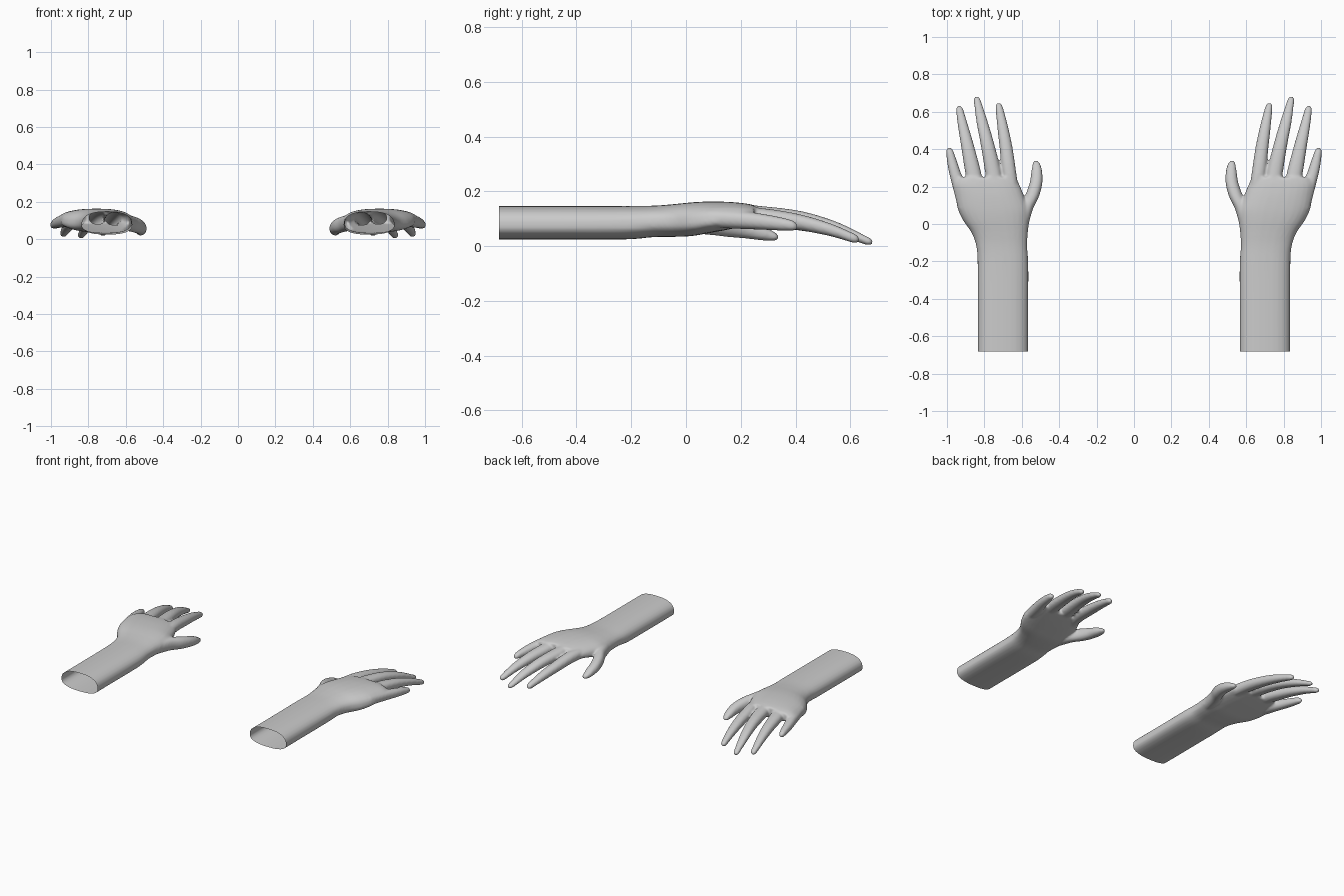
import bpy, bmesh
from math import cos, sin, pi

if "Cube" in bpy.data.objects:
    bpy.data.objects.remove(bpy.data.objects["Cube"])

N = 28


def spline(rows, steps=6):
    """Catmull-Rom densification of the section rows."""
    out = []
    for i in range(len(rows) - 1):
        p0, p1 = rows[max(i - 1, 0)], rows[i]
        p2, p3 = rows[i + 1], rows[min(i + 2, len(rows) - 1)]
        for s in range(steps):
            t = s / steps
            out.append([0.5 * (2 * b + (c - a) * t + (2 * a - 5 * b + 4 * c - d) * t * t
                               + (3 * b - a - 3 * c + d) * t ** 3)
                        for a, b, c, d in zip(p0, p1, p2, p3)])
    out.append(list(rows[-1]))
    return out


def loft(bm, sections, e):
    """Closed tube; section = y, centre x, widest z, half width, height up, depth down."""
    rings = []
    for y, x, z, w, up, dn in sections:
        ring = []
        for k in range(N):
            c, s = cos(2 * pi * k / N), sin(2 * pi * k / N)
            px = w * abs(c) ** (2 / e) * (1 if c > 0 else -1)
            pz = abs(s) ** (2 / e) * (up if s > 0 else -dn)
            ring.append(bm.verts.new((x + px, y, z + pz)))
        rings.append(ring)
    for a, b in zip(rings, rings[1:]):
        for k in range(N):
            bm.faces.new((a[k], a[(k + 1) % N], b[(k + 1) % N], b[k]))
    bm.faces.new(rings[0])
    bm.faces.new(rings[-1])


def finger(bm, rows):
    """rows: y, x, z, half width, half height, with a rounded tip added."""
    secs = [[y, x, z, w, h, h] for y, x, z, w, h in spline(rows)]
    y, x, z, w, h, _ = secs[-1]
    for f, d in ((0.9, 0.008), (0.7, 0.016), (0.4, 0.022)):
        secs.append([y + d, x + d * 0.15, z - d * 0.25, w * f, h * f, h * f])
    loft(bm, secs, 2.2)


bm = bmesh.new()
# forearm and palm: y, x0, x1, z0, z1, widest z
arm = [(-0.74, .565, .835, .025, .147, .075), (-0.45, .565, .835, .025, .147, .075),
       (-0.22, .565, .836, .025, .147, .078), (-0.12, .571, .843, .033, .148, .085),
       (-0.05, .568, .867, .034, .153, .085), (0.02, .560, .914, .037, .160, .085),
       (0.08, .562, .942, .047, .163, .090), (0.15, .588, .954, .060, .162, .096),
       (0.21, .612, .960, .073, .157, .102), (0.25, .635, .940, .083, .150, .108)]
loft(bm, [[y, (a + b) / 2, m, (b - a) / 2, t - m, m - z]
          for y, a, b, z, t, m in spline(arm)], 2.5)

# index, middle, ring, little finger and thumb
finger(bm, [(.14, .645, .108, .036, .034), (.27, .667, .107, .038, .034), (.40, .683, .090, .035, .031),
            (.52, .702, .066, .029, .026), (.625, .721, .036, .020, .019)])
finger(bm, [(.14, .735, .120, .040, .036), (.27, .752, .113, .043, .034), (.42, .782, .097, .037, .031),
            (.55, .813, .064, .030, .025), (.66, .838, .020, .019, .016)])
finger(bm, [(.14, .835, .115, .040, .034), (.26, .857, .108, .043, .033), (.40, .886, .090, .036, .030),
            (.52, .913, .062, .028, .024), (.61, .932, .030, .020, .018)])
finger(bm, [(.08, .905, .102, .034, .034), (.20, .934, .096, .036, .033), (.28, .959, .089, .031, .029),
            (.34, .974, .082, .026, .025), (.385, .984, .076, .020, .020)])
finger(bm, [(-.02, .605, .088, .036, .040), (.08, .578, .084, .038, .042), (.15, .545, .074, .038, .040),
            (.22, .524, .062, .034, .034), (.28, .520, .048, .029, .027), (.315, .521, .038, .022, .018)])
bmesh.ops.recalc_face_normals(bm, faces=bm.faces)
mesh = bpy.data.meshes.new("hand_right")
bm.to_mesh(mesh)
bm.free()
hand = bpy.data.objects.new("hand_right", mesh)
bpy.context.collection.objects.link(hand)
bpy.context.view_layer.objects.active = hand
hand.select_set(True)

# fuse into one skin and soften the webbing
r = hand.modifiers.new("fuse", 'REMESH')
r.mode = 'VOXEL'
r.voxel_size = 0.007
s = hand.modifiers.new("soften", 'SMOOTH')
s.factor, s.iterations = 0.5, 5
for name in ("fuse", "soften"):
    bpy.ops.object.modifier_apply(modifier=name)

# cut the forearm open at the end
bm = bmesh.new()
bm.from_mesh(hand.data)
bmesh.ops.bisect_plane(bm, geom=bm.verts[:] + bm.edges[:] + bm.faces[:],
                       plane_co=(0, -0.682, 0), plane_no=(0, -1, 0), clear_outer=True)
bm.to_mesh(hand.data)

# mirrored left hand
bmesh.ops.scale(bm, vec=(-1, 1, 1), verts=bm.verts)
bmesh.ops.reverse_faces(bm, faces=bm.faces)
left = bpy.data.meshes.new("hand_left")
bm.to_mesh(left)
bm.free()
for m in (hand.data, left):
    m.shade_smooth()
bpy.context.collection.objects.link(bpy.data.objects.new("hand_left", left))
